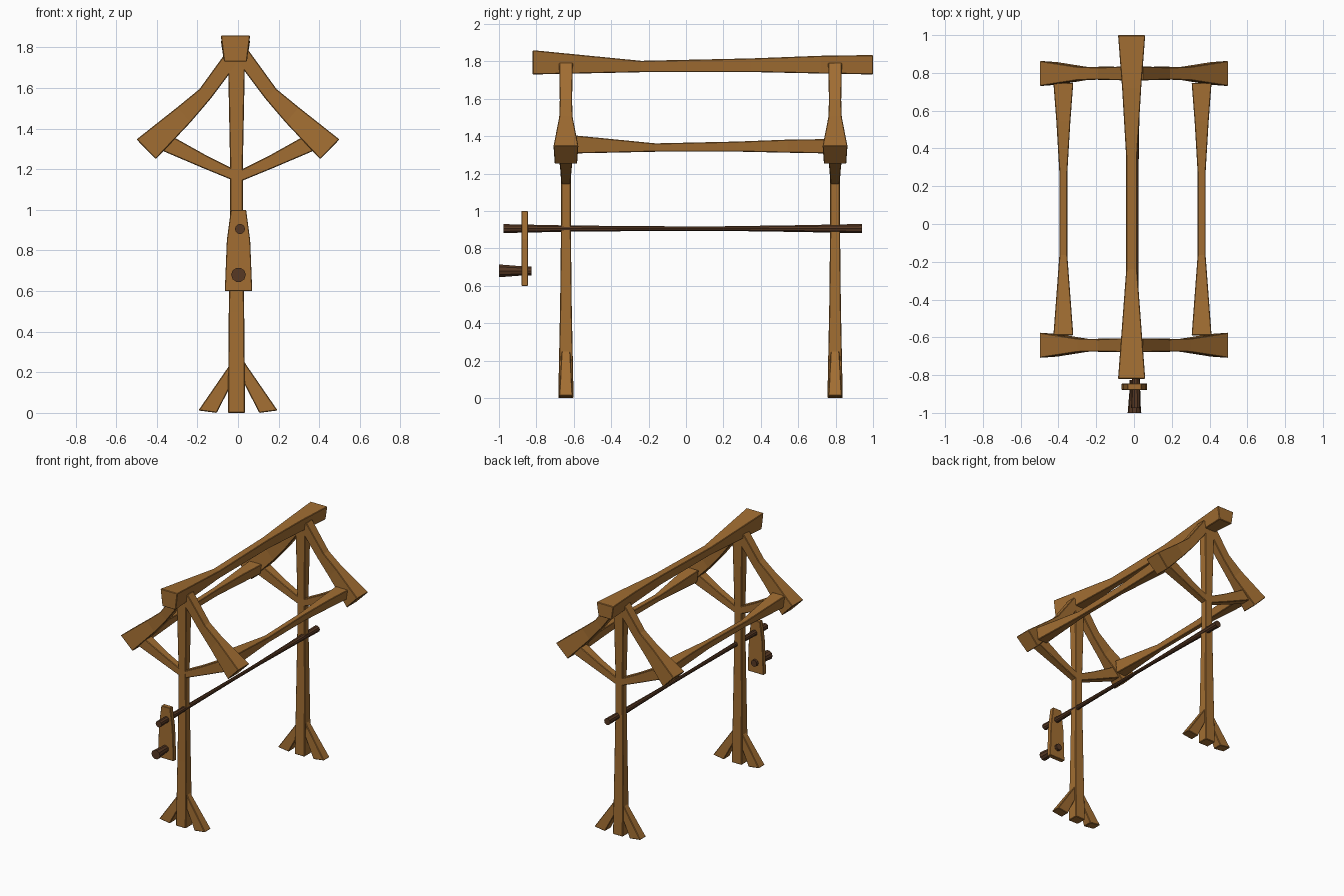
import bpy, bmesh, math

if "Cube" in bpy.data.objects:
    bpy.data.objects.remove(bpy.data.objects["Cube"])


def material(name, rgb):
    m = bpy.data.materials.new(name)
    m.diffuse_color = (*rgb, 1)
    m.use_nodes = True
    m.node_tree.nodes["Principled BSDF"].inputs["Base Color"].default_value = m.diffuse_color
    return m


WOOD = material("oak wood", (0.36, 0.155, 0.032))
DARK = material("dark wood", (0.095, 0.040, 0.017))


def loft(name, rings, mat, bevel=0.004):
    """Skin a row of equal-length point rings and cap both ends."""
    bm = bmesh.new()
    rows = [[bm.verts.new(p) for p in r] for r in rings]
    n = len(rows[0])
    for a, b in zip(rows, rows[1:]):
        for i in range(n):
            j = (i + 1) % n
            bm.faces.new((a[i], a[j], b[j], b[i]))
    bm.faces.new(rows[0])
    bm.faces.new(rows[-1])
    bmesh.ops.recalc_face_normals(bm, faces=bm.faces[:])
    me = bpy.data.meshes.new(name)
    bm.to_mesh(me)
    bm.free()
    me.materials.append(mat)
    ob = bpy.data.objects.new(name, me)
    bpy.context.collection.objects.link(ob)
    if bevel:
        mod = ob.modifiers.new("worn edges", 'BEVEL')
        mod.width, mod.segments = bevel, 1
        mod.limit_method, mod.angle_limit = 'ANGLE', math.radians(40)
    return ob


def plank(name, secs, s, yc):
    """Beam in the xz plane; each section: outer point, inner point, half widths in y."""
    rings = [[(s * o[0], yc - a, o[1]), (s * o[0], yc + a, o[1]),
              (s * i[0], yc + b, i[1]), (s * i[0], yc - b, i[1])] for o, i, a, b in secs]
    return loft(name, rings, WOOD)


def rod(name, secs, x, z, n=10):
    """Round rod along y; each section: y, radius."""
    return loft(name, [[(x + r * math.cos(2 * math.pi * k / n), y,
                         z + r * math.sin(2 * math.pi * k / n)) for k in range(n)]
                       for y, r in secs], DARK, 0)


# long beams: y, bottom z, top z, half width (top wider than bottom)
BEAM = [(-0.82, 1.73, 1.86, 0.0725), (-0.24, 1.742, 1.803, 0.029),
        (0.35, 1.743, 1.816, 0.029), (0.72, 1.735, 1.83, 0.051), (1.0, 1.73, 1.834, 0.0725)]


def long_beam(name, x, scale, y0, z0):
    rings = []
    for y, b, t, w in BEAM:
        y = y0 + (y + 0.82) * scale
        b, t = z0 + (b - 1.73) * scale, z0 + (t - 1.73) * scale
        w *= scale
        rings.append([(x - w, y, t), (x + w, y, t), (x + w * 0.78, y, b), (x - w * 0.78, y, b)])
    loft(name, rings, WOOD)


long_beam("ridge_beam", -0.0125, 1.0, -0.82, 1.73)
long_beam("left_purlin", -0.374, 0.735, -0.59, 1.308)
long_beam("right_purlin", 0.358, 0.735, -0.59, 1.308)

# post: z, half width x, half depth y
POST = [(0, 0.042, 0.041), (0.5, 0.038, 0.031), (0.95, 0.032, 0.026),
        (1.2, 0.031, 0.026), (1.75, 0.042, 0.035)]
RAFTER = [((0.045, 1.795), (-0.01, 1.74), 0.037, 0.035),
          ((0.19, 1.595), (0.136, 1.546), 0.033, 0.031),
          ((0.30, 1.505), (0.235, 1.43), 0.036, 0.033),
          ((0.50, 1.347), (0.405, 1.25), 0.067, 0.060)]
BRACE = [((0.0, 1.19), (0.0, 1.135), 0.025, 0.025),
         ((0.15, 1.265), (0.17, 1.205), 0.029, 0.029),
         ((0.32, 1.36), (0.37, 1.29), 0.038, 0.038)]
FOOT = [((0.02, 0.27), (0.015, 0.18), 0.020, 0.020),
        ((0.045, 0.23), (0.03, 0.145), 0.025, 0.025),
        ((0.195, 0.012), (0.105, 0.0), 0.036, 0.036)]

# two end frames
for end, yc in (("front", -0.642), ("back", 0.797)):
    loft(end + "_post", [[(-0.0075 + sx * w, yc + sy * d, z)
                          for sx, sy in ((-1, -1), (1, -1), (1, 1), (-1, 1))]
                         for z, w, d in POST], WOOD)
    for side, s in (("left", -1), ("right", 1)):
        plank(f"{end}_{side}_rafter", RAFTER, s, yc)
        plank(f"{end}_{side}_brace", BRACE, s, yc)
        plank(f"{end}_{side}_foot", FOOT, s, yc)

# winding axle, crank plate and handle
rod("axle", [(-0.975, 0.025), (-0.6, 0.017), (-0.1, 0.013), (0.2, 0.013),
             (0.6, 0.019), (0.94, 0.026)], 0.01, 0.906)
PLATE = [(-0.065, 0.6), (0.07, 0.6), (0.06, 0.85), (0.04, 1.0), (-0.035, 1.0), (-0.055, 0.85)]
loft("crank_plate", [[(x, y, z) for x, z in PLATE] for y in (-0.88, -0.845)], WOOD, 0.003)
rod("crank_handle", [(-1.0, 0.036), (-0.89, 0.027), (-0.825, 0.025)], 0.0025, 0.68)
